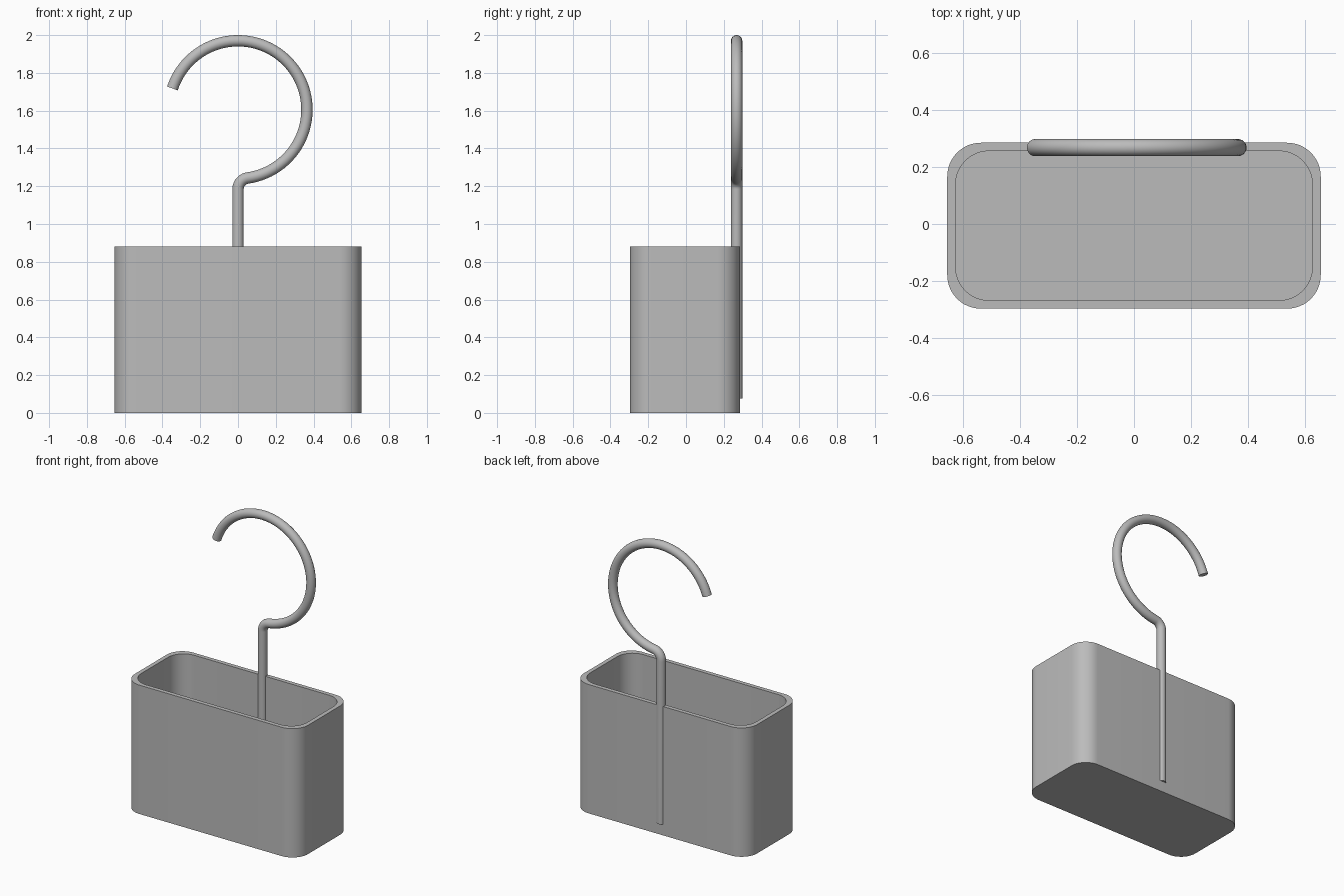
import bpy, bmesh, math
from mathutils import Vector

if "Cube" in bpy.data.objects:
    bpy.data.objects.remove(bpy.data.objects["Cube"])

grey = bpy.data.materials.new("plain grey")
grey.diffuse_color = (0.5, 0.5, 0.5, 1)
grey.use_nodes = True
grey.node_tree.nodes["Principled BSDF"].inputs["Base Color"].default_value = grey.diffuse_color


def finish(name, bm):
    bmesh.ops.recalc_face_normals(bm, faces=bm.faces)
    mesh = bpy.data.meshes.new(name)
    bm.to_mesh(mesh)
    bm.free()
    mesh.materials.append(grey)
    obj = bpy.data.objects.new(name, mesh)
    bpy.context.collection.objects.link(obj)
    bpy.ops.object.select_all(action='DESELECT')
    obj.select_set(True)
    bpy.context.view_layer.objects.active = obj
    bpy.ops.object.shade_smooth_by_angle(angle=math.radians(30))
    return obj


def arc(cx, cy, r, a0, a1, n):
    """Points on an arc, angles in degrees."""
    angles = [math.radians(a0 + (a1 - a0) * i / n) for i in range(n + 1)]
    return [(cx + r * math.cos(a), cy + r * math.sin(a)) for a in angles]


def loft(bm, rings):
    """Bridge successive vertex rings and cap both ends."""
    rings = [[bm.verts.new(p) for p in ring] for ring in rings]
    for a, b in zip(rings, rings[1:]):
        for i in range(len(a)):
            j = (i + 1) % len(a)
            bm.faces.new((a[i], a[j], b[j], b[i]))
    bm.faces.new(rings[0])
    bm.faces.new(rings[-1])


def rounded_rect(hx, hy, r, z, cy=-0.006):
    pts = []
    for k, (sx, sy) in enumerate([(1, 1), (-1, 1), (-1, -1), (1, -1)]):
        pts += arc(sx * (hx - r), cy + sy * (hy - r), r, 90 * k, 90 * k + 90, 12)
    return [(x, y, z) for x, y in pts]


# Open container: outer wall, rim, inner wall, floor
bm = bmesh.new()
loft(bm, [rounded_rect(0.655, 0.291, 0.118, 0),
          rounded_rect(0.655, 0.291, 0.118, 0.88),
          rounded_rect(0.626, 0.262, 0.118, 0.88),
          rounded_rect(0.626, 0.262, 0.118, 0.03)])
finish("container", bm)

# Hook rod path in the xz plane: straight stem, small bend, large open loop
HOOK_Z, HOOK_R, BEND_R, ROD_R, ROD_Y = 1.605, 0.365, 0.06, 0.03, 0.268
bend_z = HOOK_Z - math.sqrt((HOOK_R + BEND_R) ** 2 - BEND_R ** 2)
tangent = math.degrees(math.atan2(bend_z - HOOK_Z, BEND_R))
path = [(0, 0.075)]
path += arc(BEND_R, bend_z, BEND_R, 180, tangent + 180, 10)
path += arc(0, HOOK_Z, HOOK_R, tangent, 162, 64)[1:]
path = [Vector((x, 0, z)) for x, z in path]

# Sweep a round section along the path
rings = []
for i, p in enumerate(path):
    before = path[max(i - 1, 0)]
    after = path[min(i + 1, len(path) - 1)]
    t = (after - before).normalized()
    if i == 1:
        t = Vector((0, 0, 1))
    side = Vector((t.z, 0, -t.x))
    rings.append([p + side * u + Vector((0, ROD_Y + v, 0))
                  for u, v in arc(0, 0, ROD_R, 0, 360, 24)[:-1]])
bm = bmesh.new()
loft(bm, rings)
finish("hook_rod", bm)
